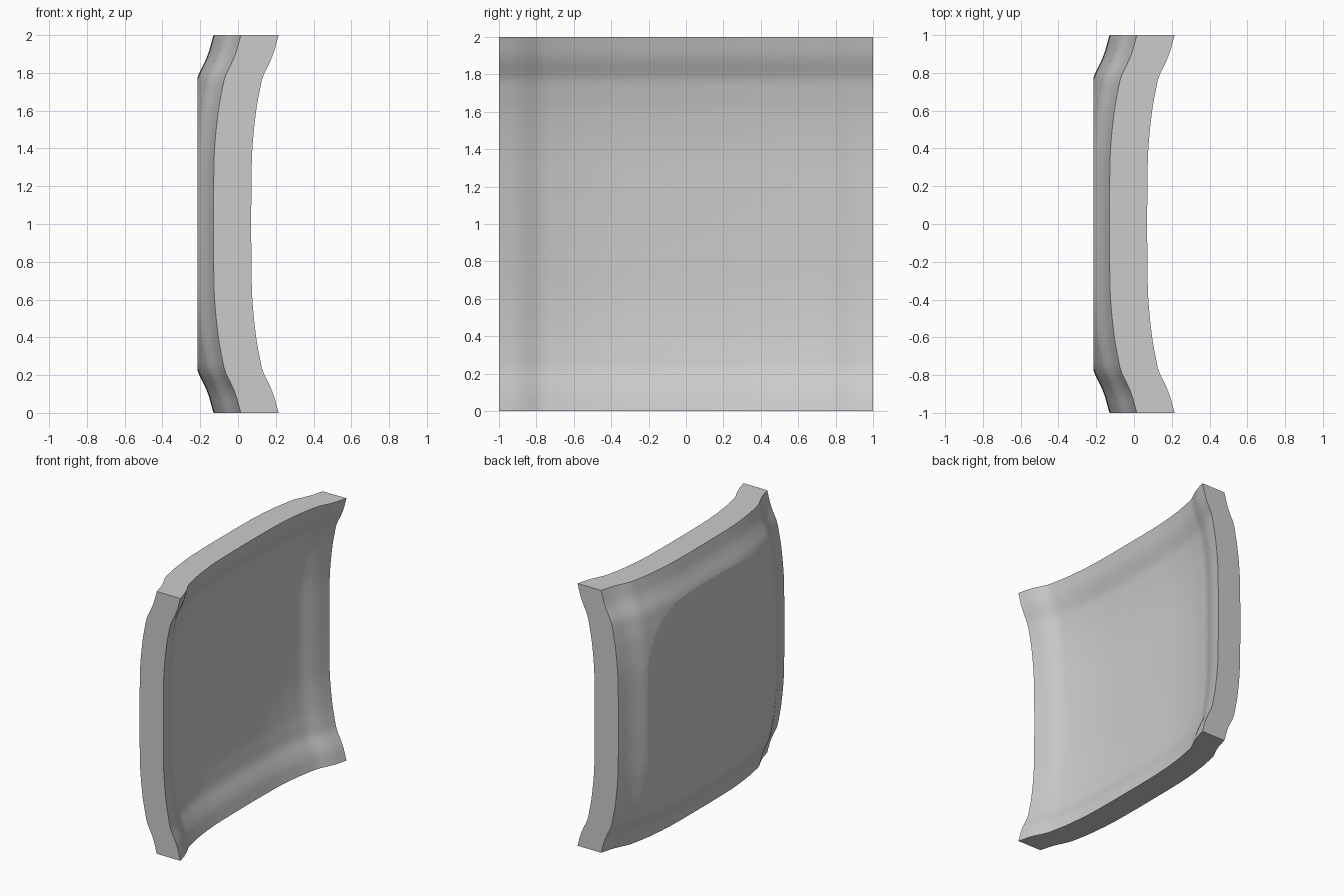
import bpy
import bmesh
import math

if "Cube" in bpy.data.objects:
    bpy.data.objects.remove(bpy.data.objects["Cube"])

THICKNESS = 0.2
CENTRE_X = -0.075     # concave face at the middle of the panel
PLATE_X = -0.215      # flat plane that trims the convex face
SEGMENTS = 64

# Rise of the dished section from the centre line to the rim
PROFILE = [(0, 0), (0.2, 0.001), (0.4, 0.006), (0.6, 0.026), (0.7, 0.044),
           (0.78, 0.062), (0.86, 0.1), (0.91, 0.12), (0.96, 0.134), (1, 0.145)]


def slope(i):
    a = PROFILE[max(i - 1, 0)]
    b = PROFILE[min(i + 1, len(PROFILE) - 1)]
    return 0 if i == 0 else (b[1] - a[1]) / (b[0] - a[0])


def rise(t):
    """Smooth cubic interpolation of the section."""
    t = min(abs(t), 1)
    i = max(k for k in range(len(PROFILE) - 1) if PROFILE[k][0] <= t)
    (x0, y0), (x1, y1) = PROFILE[i], PROFILE[i + 1]
    w = x1 - x0
    s = (t - x0) / w
    ease = s * s * (3 - 2 * s)
    return (y0 + (y1 - y0) * ease + w * slope(i) * s * (1 - s) ** 2
            - w * slope(i + 1) * s * s * (1 - s))


# Concave face: the same section swept along both directions
bm = bmesh.new()
bmesh.ops.create_grid(bm, x_segments=SEGMENTS, y_segments=SEGMENTS, size=1)
for v in bm.verts:
    # Grid lines gather toward the curved rim
    y, z = (math.sin(c * math.pi / 2) * 0.5 + c * 0.5 for c in v.co.xy)
    v.co = (CENTRE_X + rise(y) + rise(z), y, z + 1)

# Thickness and convex face
shell = bmesh.ops.extrude_face_region(bm, geom=bm.faces[:], use_keep_orig=True)
back = [g for g in shell["geom"] if isinstance(g, bmesh.types.BMVert)]
bmesh.ops.translate(bm, verts=back, vec=(-THICKNESS, 0, 0))

# Trim the convex face flat and cap it
cut = bmesh.ops.bisect_plane(bm, geom=bm.verts[:] + bm.edges[:] + bm.faces[:],
                             plane_co=(PLATE_X, 0, 0), plane_no=(-1, 0, 0),
                             clear_outer=True)
loop = [g for g in cut["geom_cut"] if isinstance(g, bmesh.types.BMEdge)]
bmesh.ops.contextual_create(bm, geom=loop)
bmesh.ops.recalc_face_normals(bm, faces=bm.faces[:])

mesh = bpy.data.meshes.new("dished_panel")
bm.to_mesh(mesh)
bm.free()
panel = bpy.data.objects.new("dished_panel", mesh)
bpy.context.collection.objects.link(panel)

# Plain grey finish
grey = bpy.data.materials.new("plain_grey")
grey.use_nodes = True
grey.diffuse_color = (0.6, 0.6, 0.6, 1)
grey.node_tree.nodes["Principled BSDF"].inputs["Base Color"].default_value = (0.6, 0.6, 0.6, 1)
mesh.materials.append(grey)

bpy.context.view_layer.objects.active = panel
panel.select_set(True)
bpy.ops.object.shade_smooth_by_angle(angle=math.radians(15))
